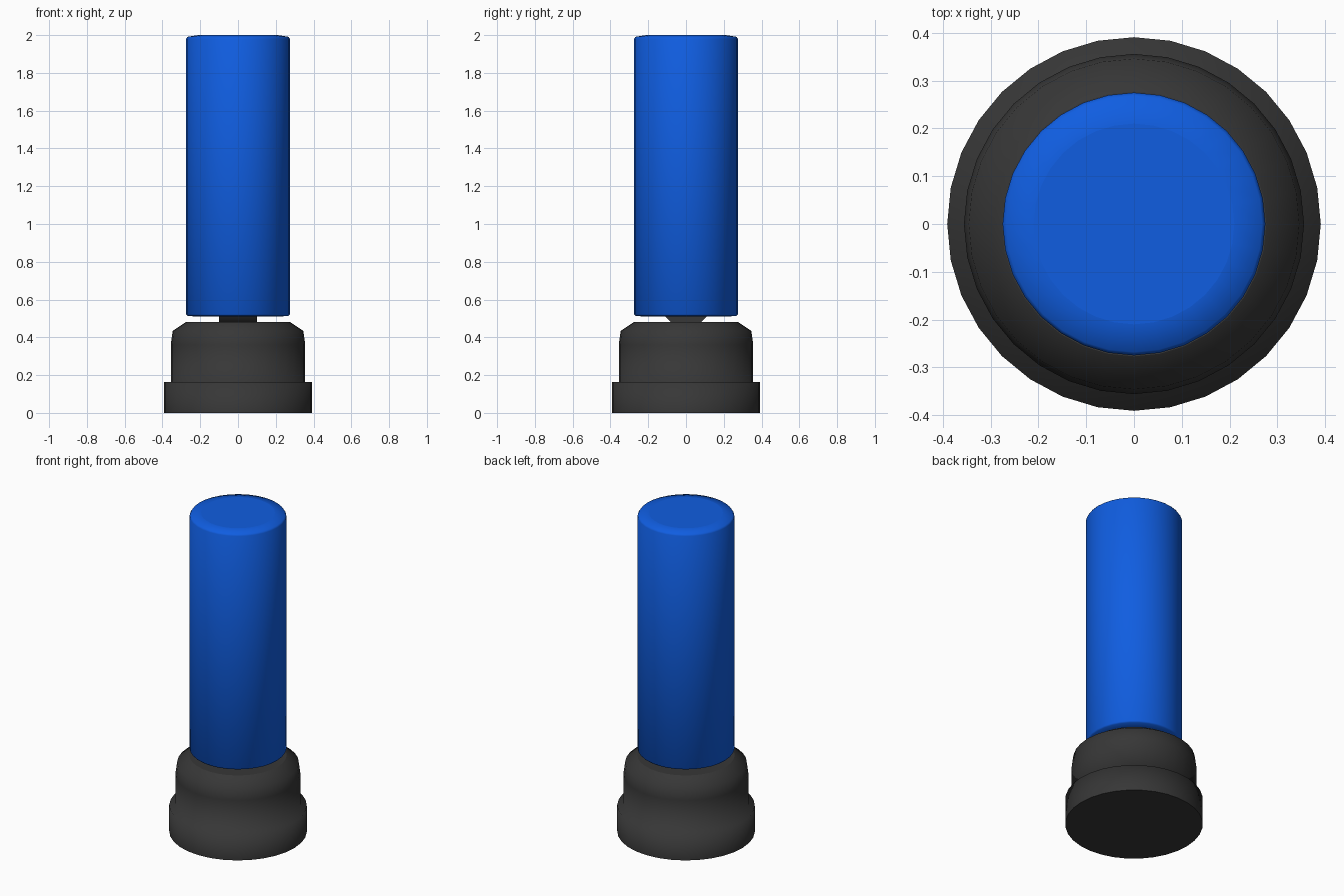
import bpy
import bmesh
import math
from mathutils import Matrix

if "Cube" in bpy.data.objects:
    bpy.data.objects.remove(bpy.data.objects["Cube"])

SIDES = 32


def material(name, color):
    mat = bpy.data.materials.new(name)
    mat.diffuse_color = (*color, 1)
    mat.use_nodes = True
    mat.node_tree.nodes["Principled BSDF"].inputs["Base Color"].default_value = mat.diffuse_color
    return mat


def finish(name, bm, mat):
    bmesh.ops.recalc_face_normals(bm, faces=bm.faces)
    mesh = bpy.data.meshes.new(name)
    bm.to_mesh(mesh)
    bm.free()
    mesh.materials.append(mat)
    obj = bpy.data.objects.new(name, mesh)
    bpy.context.collection.objects.link(obj)
    return obj


def lathe(name, profile, mat):
    """Revolve (radius, z) points about z; both ends are capped flat."""
    bm = bmesh.new()
    rings = []
    for r, z in profile:
        rings.append([bm.verts.new((r * math.cos(2 * math.pi * i / SIDES),
                                    r * math.sin(2 * math.pi * i / SIDES), z))
                      for i in range(SIDES)])
    for low, high in zip(rings, rings[1:]):
        for i in range(SIDES):
            j = (i + 1) % SIDES
            bm.faces.new((low[i], low[j], high[j], high[i])).smooth = True
    for ring in (rings[0], rings[-1]):
        bm.faces.new(ring)
    return finish(name, bm, mat)


blue = material("blue_vinyl", (0.005, 0.11, 0.75))
dark = material("dark_plastic", (0.038, 0.038, 0.038))

# Weighted base: wide foot, narrower drum, rounded shoulder
lathe("base", [(0.391, 0), (0.391, 0.164), (0.356, 0.164), (0.356, 0.36),
               (0.346, 0.434), (0.277, 0.48)], dark)

# Padded bag with softly rounded ends
lathe("bag", [(0.21, 0.509), (0.268, 0.514), (0.275, 0.522),
              (0.275, 1.98), (0.268, 1.991), (0.21, 2.0)], blue)

# Pivot: horizontal cylinder linking base and bag
bm = bmesh.new()
bmesh.ops.create_cone(bm, cap_ends=True, segments=SIDES, radius1=0.135,
                      radius2=0.135, depth=0.202,
                      matrix=Matrix.Translation((0, 0, 0.59))
                      @ Matrix.Rotation(math.pi / 2, 4, 'Y'))
for f in bm.faces:
    f.smooth = len(f.verts) == 4
finish("pivot", bm, dark)
